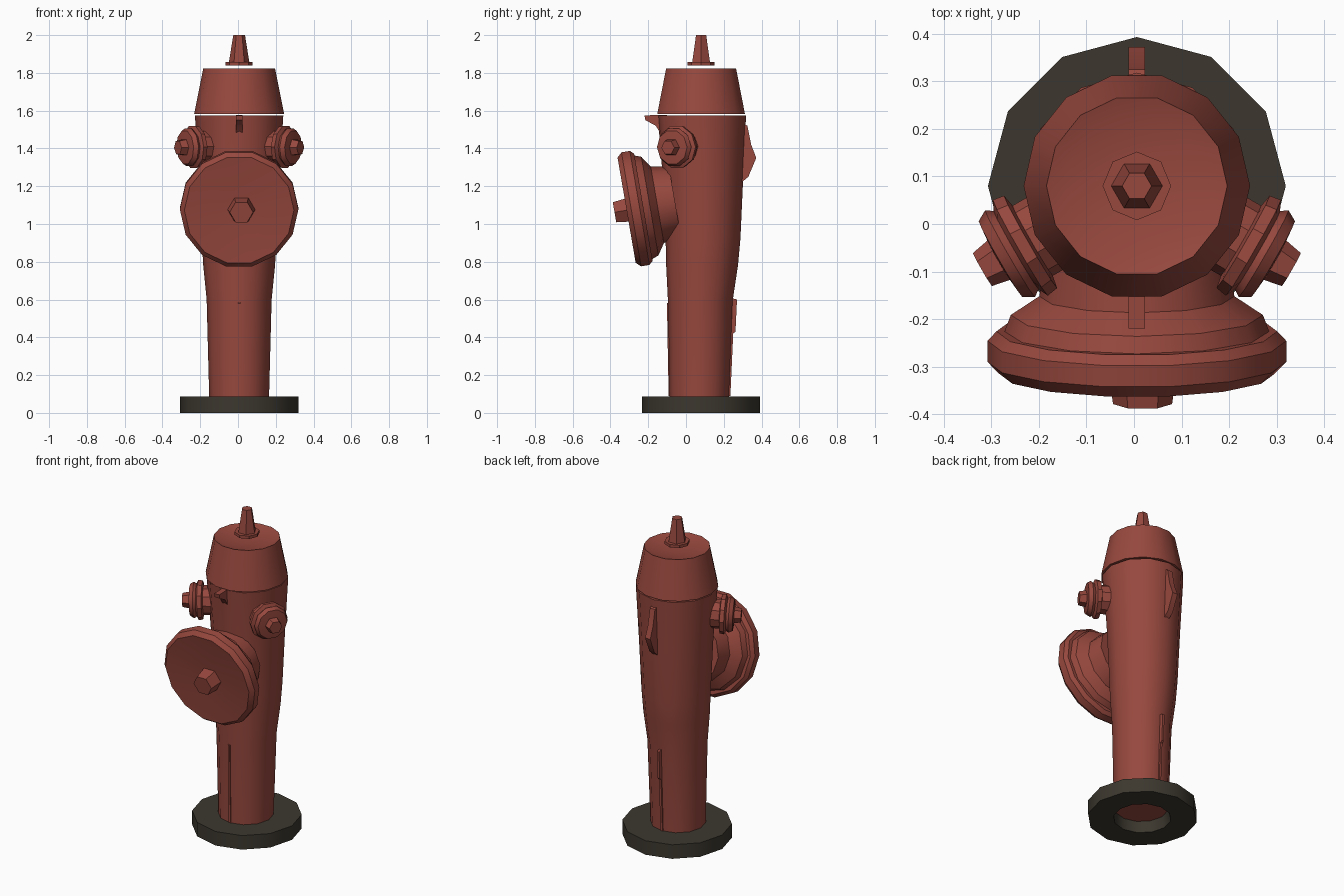
import bpy, bmesh, math
from mathutils import Matrix, Vector

if "Cube" in bpy.data.objects:
    bpy.data.objects.remove(bpy.data.objects["Cube"])


def material(name, rgb):
    m = bpy.data.materials.new(name)
    m.diffuse_color = (*rgb, 1)
    m.use_nodes = True
    m.node_tree.nodes["Principled BSDF"].inputs["Base Color"].default_value = m.diffuse_color
    return m


RED = material("faded red paint", (0.31, 0.065, 0.048))
DARK = material("dark iron", (0.045, 0.039, 0.028))
CX, CY = 0.006, 0.08  # axis of the standing barrel


def finish(name, bm, mat, angle=35):
    bmesh.ops.recalc_face_normals(bm, faces=bm.faces)
    me = bpy.data.meshes.new(name)
    bm.to_mesh(me)
    bm.free()
    me.materials.append(mat)
    ob = bpy.data.objects.new(name, me)
    bpy.context.collection.objects.link(ob)
    bpy.ops.object.select_all(action='DESELECT')
    ob.select_set(True)
    bpy.context.view_layer.objects.active = ob
    bpy.ops.object.shade_smooth_by_angle(angle=math.radians(angle))
    return ob


def loft(name, rings, sides, mat, frame=Matrix(), closed=False, angle=35):
    """Stack of rings (height, radius, y shift) along the frame's z axis."""
    bm = bmesh.new()
    loops = []
    for h, r, dy in rings:
        loops.append([bm.verts.new(frame @ Vector((
            r * math.cos(math.tau * i / sides),
            r * math.sin(math.tau * i / sides) + dy, h))) for i in range(sides)])
    pairs = list(zip(loops, loops[1:]))
    if closed:
        pairs.append((loops[-1], loops[0]))
    for a, b in pairs:
        for i in range(sides):
            j = (i + 1) % sides
            bm.faces.new((a[i], a[j], b[j], b[i]))
    if not closed:
        bm.faces.new(loops[0])
        bm.faces.new(loops[-1])
    return finish(name, bm, mat, angle)


def fin(name, outline, width):
    """Thin upright rib in the y-z plane."""
    bm = bmesh.new()
    a = [bm.verts.new((CX - width / 2, y, z)) for y, z in outline]
    b = [bm.verts.new((CX + width / 2, y, z)) for y, z in outline]
    bm.faces.new(a)
    bm.faces.new(b)
    n = len(outline)
    for i in range(n):
        j = (i + 1) % n
        bm.faces.new((a[i], a[j], b[j], b[i]))
    return finish(name, bm, RED)


def aimed(origin, direction):
    rot = Vector(direction).to_track_quat('Z', 'Y').to_matrix().to_4x4()
    return Matrix.Translation(origin) @ rot


upright = Matrix.Translation((CX, 0, 0))

# Ground ring
loft("base_ring", [(0, 0.313, CY), (0.088, 0.313, CY), (0.088, 0.15, CY - .01),
                   (0, 0.165, CY)], 12, DARK, upright, closed=True)

# Barrel, swelling above the large outlet
loft("barrel", [(0.07, 0.158, 0.070), (0.60, 0.172, 0.076), (0.78, 0.190, 0.085),
                (0.92, 0.198, 0.090), (1.25, 0.213, 0.090), (1.575, 0.234, 0.084)],
     12, RED, upright)

# Tapered bonnet with a shallow dished top
loft("bonnet", [(1.583, 0.238, CY), (1.823, 0.19, CY), (1.81, 0.15, CY),
                (1.80, 0.05, CY)], 14, RED, upright)

# Top operating nut, floating just over the bonnet
loft("top_nut_flange", [(1.84, 0.072, CY), (1.858, 0.072, CY)], 8, RED, upright)
loft("top_nut", [(1.857, 0.054, CY), (2.0, 0.031, CY)], 6, RED, upright)

# Large front outlet, tipped slightly downwards
front = aimed((CX, -0.275, 1.08), (0, -0.986, -0.17))
loft("front_outlet", [(-0.22, 0.19, 0), (-0.125, 0.205, 0), (-0.085, 0.265, 0),
                      (-0.045, 0.28, 0)], 12, RED, front)
loft("front_outlet_cap", [(-0.05, 0.295, 0), (-0.03, 0.314, 0), (0.015, 0.314, 0),
                          (0.04, 0.29, 0), (0.025, 0.10, 0)], 14, RED, front)
loft("front_outlet_nut", [(0.02, 0.074, 0), (0.105, 0.062, 0)], 6, RED,
     front @ Matrix.Translation((0.012, 0, 0)))

# Pair of small side outlets, angled outwards and forwards
for side, label in ((-1, "left"), (1, "right")):
    f = aimed((CX + side * 0.245, -0.05, 1.408), (side * 0.87, -0.5, -0.04))
    loft(label + "_outlet", [(-0.13, 0.085, 0), (-0.03, 0.085, 0), (-0.025, 0.112, 0),
                             (0.0, 0.116, 0), (0.01, 0.095, 0), (0.025, 0.105, 0),
                             (0.048, 0.092, 0), (0.052, 0.05, 0)], 10, RED, f)
    loft(label + "_outlet_nut", [(0.04, 0.05, 0), (0.092, 0.04, 0)], 6, RED, f)

# Ribs: bonnet hinge lugs and the casting seams
fin("front_lug", [(-0.10, 1.578), (-0.22, 1.575), (-0.215, 1.55), (-0.16, 1.52),
                  (-0.10, 1.42)], 0.035)
fin("rear_lug", [(0.27, 1.55), (0.325, 1.52), (0.345, 1.42), (0.372, 1.35),
                 (0.33, 1.25), (0.27, 1.20)], 0.035)
fin("front_seam", [(-0.06, 0.09), (-0.092, 0.09), (-0.101, 0.58), (-0.06, 0.60)], 0.012)
fin("rear_seam", [(0.2, 0.09), (0.235, 0.09), (0.25, 0.42), (0.262, 0.43),
                  (0.27, 0.60), (0.2, 0.62)], 0.014)
